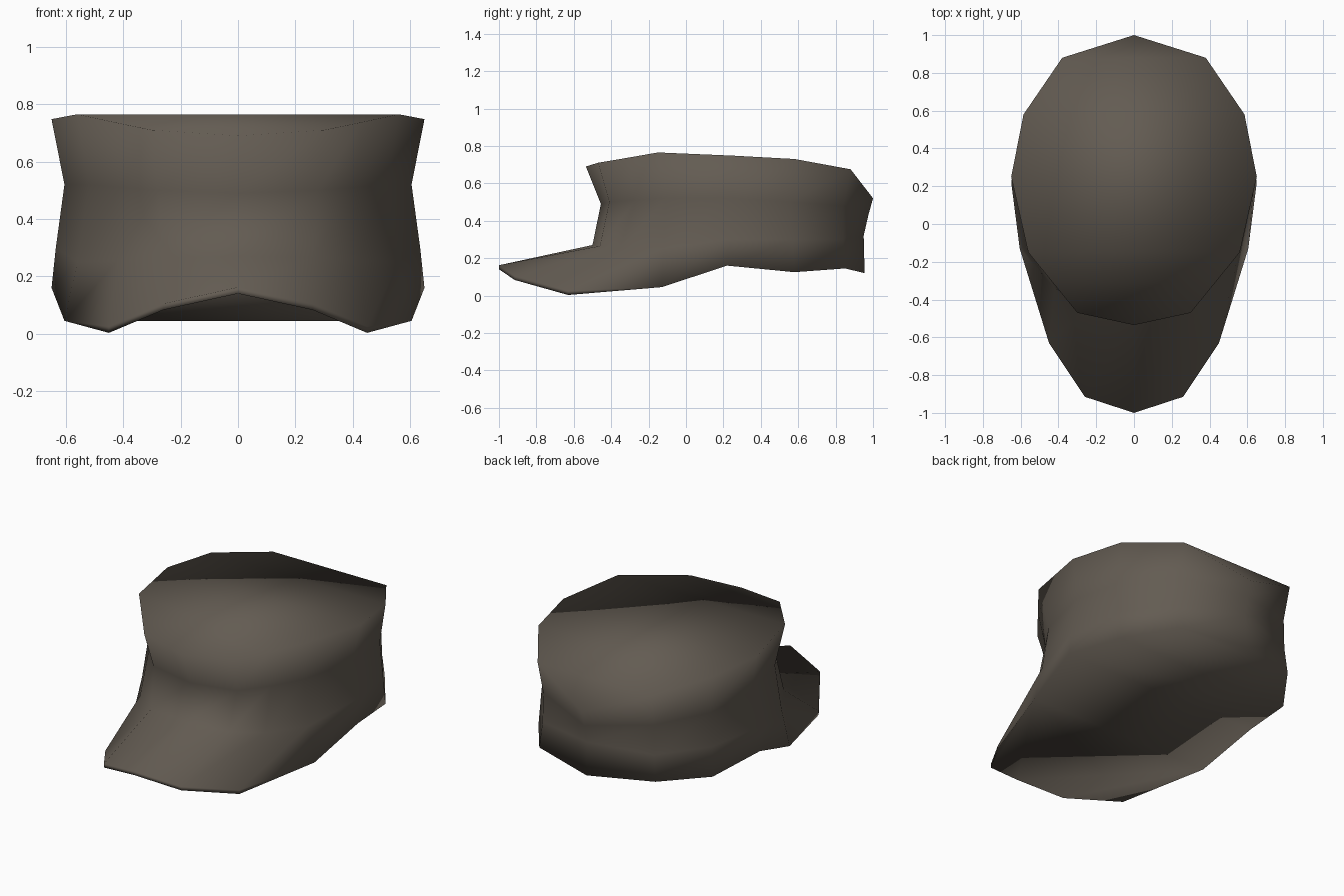
import bpy, bmesh

if "Cube" in bpy.data.objects:
    bpy.data.objects.remove(bpy.data.objects["Cube"])

mat = bpy.data.materials.new("dark taupe cloth")
mat.diffuse_color = (0.125, 0.106, 0.085, 1)
mat.use_nodes = True
mat.node_tree.nodes["Principled BSDF"].inputs["Base Color"].default_value = mat.diffuse_color

# Right half of each ring, from front centre round to back centre
bottom = [(0, -1, .14), (.26, -.915, .083), (.45, -.63, .003), (.605, -.13, .045),
          (.65, .22, .16), (.585, .58, .125), (.39, .85, .145), (0, .955, .12)]
lower = [(0, -.5, .27), (.26, -.46, .265), (.42, -.34, .255), (.56, -.12, .25),
         (.635, .22, .3), (.575, .57, .3), (.375, .84, .3), (0, .95, .32)]
waist = [(0, -.455, .49), (.28, -.41, .5), (.41, -.27, .51), (.52, -.11, .52),
         (.605, .23, .52), (.56, .56, .5), (.37, .84, .48), (0, .975, .43)]
rim = [(0, -.535, .69), (.3, -.47, .71), (.43, -.31, .737), (.56, -.15, .765),
       (.65, .25, .748), (.585, .58, .73), (.38, .88, .675), (0, 1, .52)]
# Thin upper edge of the peak, merging into the band at the sides
peak_edge = [(x, y, z + (.022 if i < 3 else 0)) for i, (x, y, z) in enumerate(bottom)]

bm = bmesh.new()


def ring(half):
    """Mirror a half ring into a full loop of vertices."""
    pts = half + [(-x, y, z) for x, y, z in half[-2:0:-1]]
    return [bm.verts.new(p) for p in pts]


rings = [ring(r) for r in (bottom, peak_edge, lower, waist, rim)]
n = len(rings[0])

# Peak, band and crown walls
for a, b in zip(rings, rings[1:]):
    for i in range(n):
        j = (i + 1) % n
        bm.faces.new((a[i], a[j], b[j], b[i]))


def cap(r, start):
    """Close a loop with strips that run from side to side."""
    for i in range(start, n // 2):
        f = [r[i], r[i + 1], r[-i - 1], r[-i % n]]
        bm.faces.new(list(dict.fromkeys(f)))


cap(rings[-1], 0)       # crown top
cap(rings[0], 3)        # head underside
# Arched underside of the peak
b = rings[0]
bm.faces.new((b[0], b[3], b[-3]))
for s in (1, -1):
    bm.faces.new((b[0], b[s], b[3 * s]))
    bm.faces.new((b[s], b[2 * s], b[3 * s]))

bmesh.ops.remove_doubles(bm, verts=bm.verts, dist=.0005)
bmesh.ops.recalc_face_normals(bm, faces=bm.faces)
for f in bm.faces:
    f.smooth = True

mesh = bpy.data.meshes.new("peaked_cap")
bm.to_mesh(mesh)
bm.free()
mesh.materials.append(mat)
cap_obj = bpy.data.objects.new("peaked_cap", mesh)
bpy.context.collection.objects.link(cap_obj)
